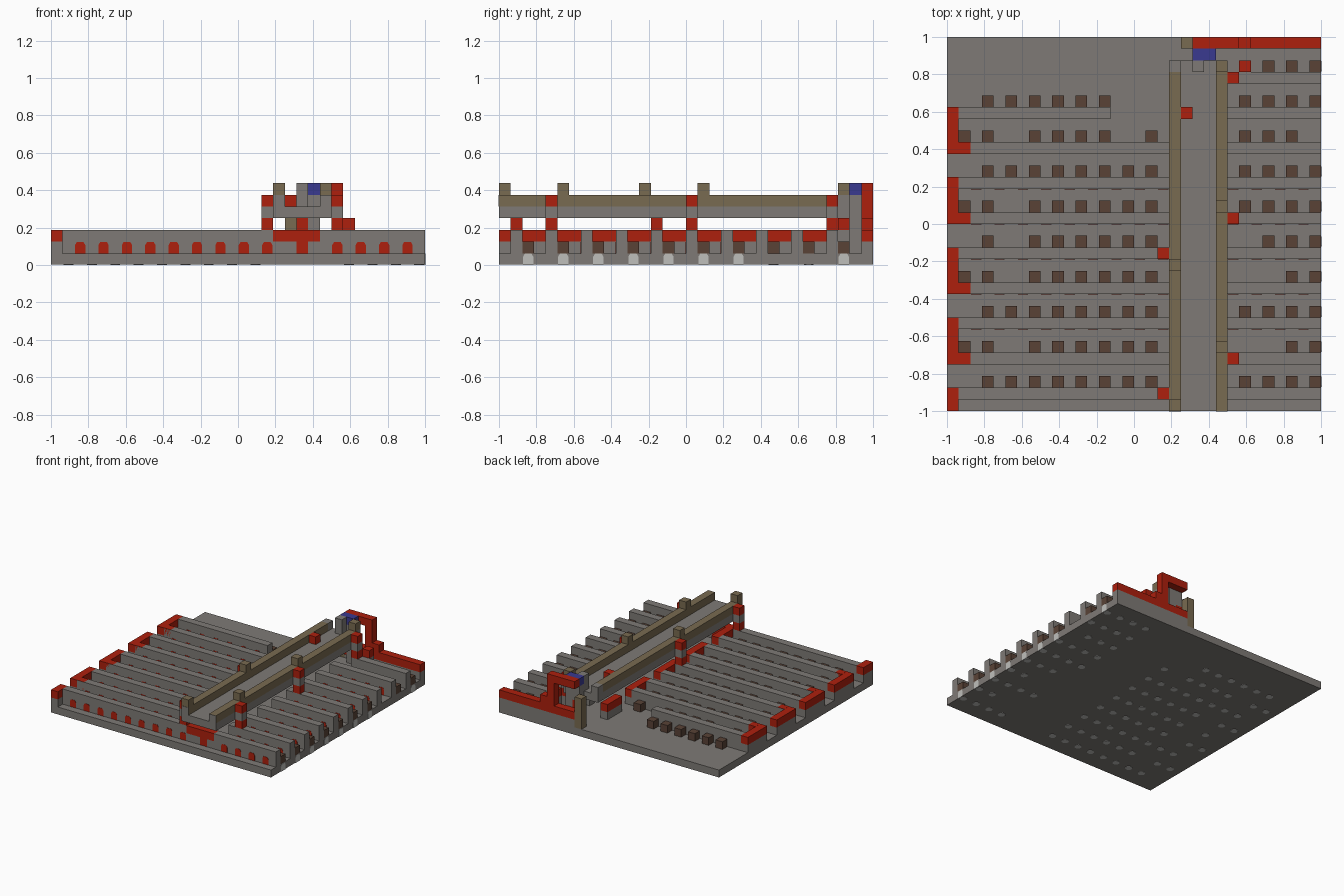
import bpy
import bmesh
import math
from mathutils import Matrix, Vector

UNIT = 0.0625          # edge of one building block
HALF = 16              # blocks from the centre to an edge

start_cube = bpy.data.objects.get("Cube")
if start_cube:
    bpy.data.objects.remove(start_cube, do_unlink=True)


def make_material(name, red, green, blue):
    material = bpy.data.materials.new(name)
    material.use_nodes = True
    colour = (red, green, blue, 1)
    material.diffuse_color = colour
    shader = material.node_tree.nodes["Principled BSDF"]
    shader.inputs["Base Color"].default_value = colour
    shader.inputs["Roughness"].default_value = 0.9
    return material


stone = make_material("stone grey", 0.21, 0.195, 0.18)
red = make_material("signal red", 0.42, 0.014, 0.004)
brown = make_material("dark brown", 0.1, 0.055, 0.037)
tan = make_material("weathered tan", 0.19, 0.145, 0.082)
blue = make_material("deep blue", 0.042, 0.042, 0.28)
pale = make_material("pale grey", 0.52, 0.52, 0.5)


def finish(name, mesh_data, material):
    mesh = bpy.data.meshes.new(name)
    bmesh.ops.recalc_face_normals(mesh_data, faces=mesh_data.faces)
    mesh_data.to_mesh(mesh)
    mesh_data.free()
    mesh.materials.append(material)
    part = bpy.data.objects.new(name, mesh)
    bpy.context.collection.objects.link(part)
    return part


def blocks(name, material, boxes):
    """Each box is (column, row, level) start plus (wide, deep, high) in blocks."""
    mesh_data = bmesh.new()
    for start, size in boxes:
        size = Vector(size)
        centre = Vector(start) + size / 2 - Vector((HALF, HALF, 0))
        matrix = Matrix.Translation(centre * UNIT) @ Matrix.Diagonal((*(size * UNIT), 1))
        bmesh.ops.create_cube(mesh_data, size=1, matrix=matrix)
    return finish(name, mesh_data, material)


def lamp_plates(name, material, places, along_x):
    """Thin plates with clipped upper corners on the front or right faces."""
    outline = [(0.06, 0), (0.94, 0), (0.94, 0.7), (0.78, 0.97), (0.22, 0.97), (0.06, 0.7)]
    thin = 0.03
    mesh_data = bmesh.new()
    for column, row, level in places:
        rings = []
        for depth in (-thin, thin):
            ring = []
            for across, up in outline:
                offset = (across, depth, up) if along_x else (depth, across, up)
                point = Vector((column, row, level)) + Vector(offset) - Vector((HALF, HALF, 0))
                ring.append(mesh_data.verts.new(point * UNIT))
            rings.append(ring)
            mesh_data.faces.new(ring)
        for a in range(len(outline)):
            b = (a + 1) % len(outline)
            mesh_data.faces.new((rings[0][a], rings[0][b], rings[1][b], rings[1][a]))
    return finish(name, mesh_data, material)


# Ground slab
blocks("ground_slab", stone, [((0, 0, 0.03), (32, 32, 0.97))])

# Long ridges on both sides of the walkway
ridge_rows = range(1, 26, 3)
ridges = []
for row in ridge_rows:
    width = 13 if row == 25 else 18
    ridges.append(((1, row, 1), (width, 1, 2)))
    ridges.append(((23, row, 1), (9, 1, 2)))
ridges.append(((24, 28, 1), (8, 1, 2)))
ridges.append(((21, 31, 1), (11, 1, 1)))
blocks("ridges", stone, ridges)

# Red links joining neighbouring ridges at the left edge, and their supports
links = [((0, 0, 2), (1, 2, 1))]
supports = [((0, 0, 1), (1, 2, 1))]
for row in range(4, 23, 6):
    links.append(((0, row, 2), (1, 4, 1)))
    links.append(((1, row, 2.01), (1, 1, 1)))
    supports.append(((0, row, 1), (1, 4, 1)))
# Links beneath the walkway
for row in range(1, 26, 6):
    links.append(((19, row, 2), (1, 4 if row < 25 else 3, 1)))
    supports.append(((19, row, 1), (1, 4 if row < 25 else 3, 1)))
links += [((20, 1, 2), (3, 1, 1)), ((21, 1, 1), (1, 1, 1))]
supports += [((20, 1, 1), (1, 1, 1)), ((22, 1, 1), (1, 1, 1))]
blocks("red_links", red, links)
blocks("link_supports", stone, supports)

# Small brown blocks behind the ridges; some places are left empty
left_gaps = {2: [1], 5: [5], 8: [1], 11: [5], 14: [1, 5], 17: [5],
             20: [1], 23: [5, 15], 26: [1, 15, 17]}
right_gaps = {5: [25, 27], 11: [25, 27], 14: [25], 23: [31]}
places = []
for row in range(2, 30, 3):
    if row in left_gaps:
        places += [(column, row) for column in range(1, 18, 2)
                   if column not in left_gaps[row]]
    places += [(column, row) for column in range(25, 32, 2)
               if column not in right_gaps.get(row, [])]
blocks("brown_blocks", brown, [((column, row, 1), (1, 1, 1)) for column, row in places])

# Red lamps on the ridge fronts and pale lamps sunk into the slab
lamp_columns = list(range(2, 19, 2)) + list(range(24, 32, 2))
lamp_plates("red_lamps", red,
            [(column, row, 1) for row in ridge_rows for column in lamp_columns
             if not (row == 25 and 13 < column < 20)], True)
lamp_plates("pale_edge_lamps", pale,
            [(32, row, 0) for column, row in places if column == 31 and row != 26], False)

discs = bmesh.new()
for column, row in places:
    spot = Vector((column + 0.5 - HALF, row + 0.5 - HALF, 0.05)) * UNIT
    turn = Matrix.Rotation(math.pi / 8, 4, "Z")
    bmesh.ops.create_cone(discs, cap_ends=True, segments=8, radius1=UNIT * 0.46,
                          radius2=UNIT * 0.46, depth=UNIT * 0.1,
                          matrix=Matrix.Translation(spot) @ turn)
finish("underside_lamps", discs, pale)

# Raised walkway: deck, side walls and posts
blocks("walkway_deck", stone, [((19, 0, 4), (5, 30, 1)), ((19, 29, 5), (1, 1, 1)),
                               ((23, 29, 5), (1, 1, 1))])
blocks("walkway_walls", tan, [((19, 0, 5), (1, 29, 1)), ((23, 0, 5), (1, 29, 1))])
blocks("wall_end_plates", stone, [((19, -0.04, 5), (1, 0.05, 1)),
                                  ((23, -0.04, 5), (1, 0.05, 1))])
blocks("walkway_posts", tan, [((column, row, 6), (1, 1, 1)) for column, row in
                              ((19, 0), (19, 12), (23, 5), (23, 17), (23, 29))])

# Columns beside the walkway: red foot, grey middle, red cap
columns = [(18, 1), (18, 13), (24, 4), (24, 16), (24, 28)]
blocks("column_feet", red, [((x, y, 3), (1, 1, 1)) for x, y in columns])
blocks("column_middles", stone, [((x, y, 4), (1, 1, 1)) for x, y in columns])
blocks("column_caps", red, [((x, y, 5), (1, 1, 1)) for x, y in columns])
blocks("deck_marker", red, [((20, 25, 5), (1, 1, 1))])

# Stepped red arch at the back with its pillars
blocks("back_arch", red, [((26, 31, 2), (6, 1, 1)), ((25, 31, 2), (1, 1, 2)),
                          ((24, 31, 2), (1, 1, 5)), ((21, 31, 6), (3, 1, 1)),
                          ((21, 31, 2), (3, 1, 1)), ((21, 30, 2), (1, 1, 2)),
                          ((25, 29, 3), (1, 1, 1))])
blocks("back_pillars", stone, [((22, 30, 1), (1, 1, 5)), ((21, 30, 4), (1, 1, 2)),
                               ((21, 29, 5), (1, 1, 2)), ((25, 29, 2), (1, 1, 1))])
blocks("back_tan_pillar", tan, [((20, 31, 1), (1, 1, 4))])
blocks("blue_block", blue, [((21, 30, 6), (2, 1, 1))])
